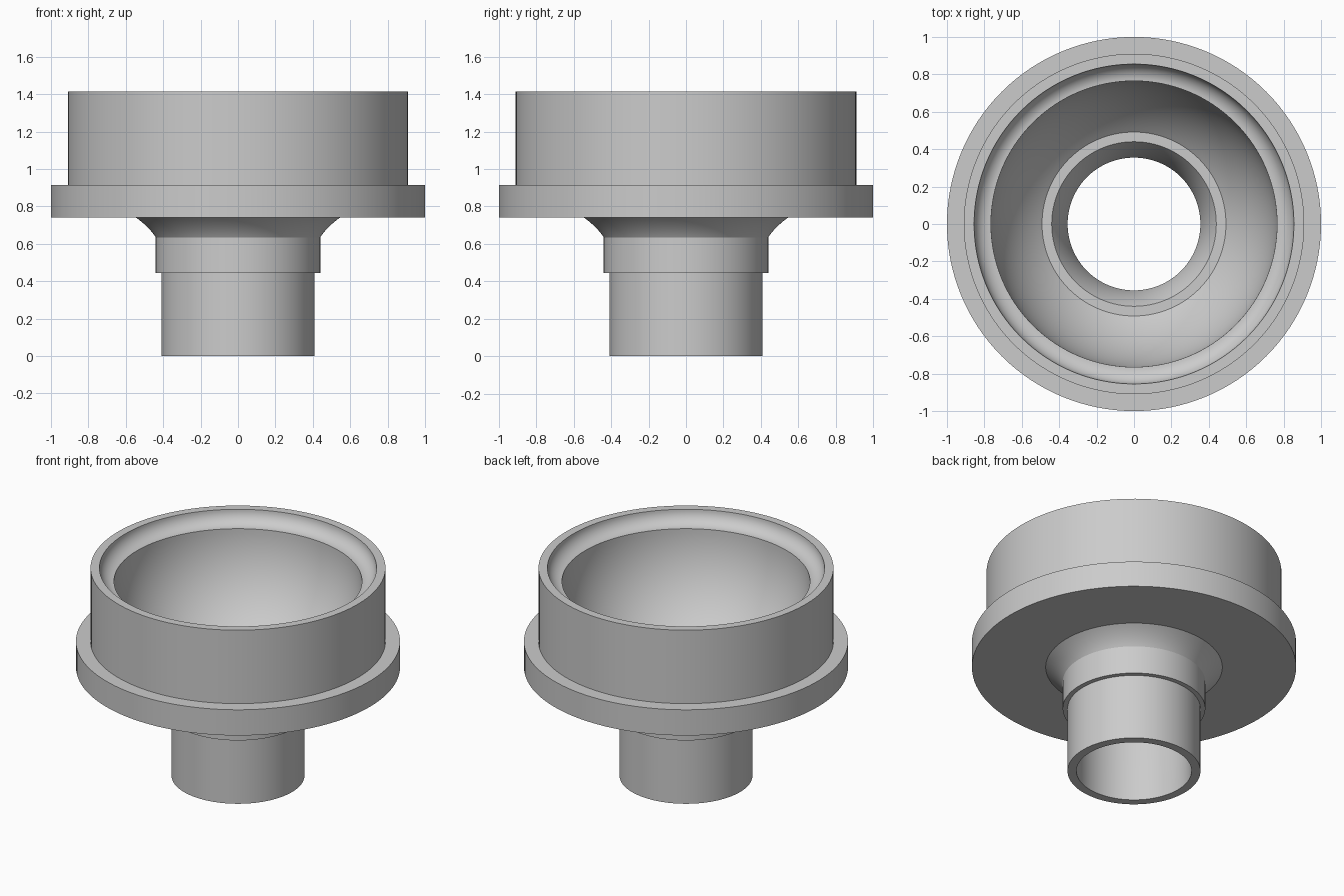
import bpy
import bmesh
from math import sin, cos, radians, pi

SEGMENTS = 128

cube = bpy.data.objects.get("Cube")
if cube:
    bpy.data.objects.remove(cube, do_unlink=True)

grey = bpy.data.materials.new("plain grey")
grey.use_nodes = True
colour = (0.6, 0.6, 0.6, 1)
grey.diffuse_color = colour
grey.node_tree.nodes["Principled BSDF"].inputs["Base Color"].default_value = colour


def arc(centre, radius, start, end, steps):
    """Points (radius, height) along a circular arc, angles in degrees."""
    pts = []
    for i in range(steps + 1):
        a = radians(start + (end - start) * i / steps)
        pts.append((centre[0] + radius * cos(a), centre[1] + radius * sin(a)))
    return pts


def curve(a, b, c, steps):
    """Points along a quadratic curve from a to c, pulled towards b."""
    pts = []
    for i in range(steps + 1):
        t = i / steps
        pts.append(tuple((1 - t) ** 2 * p + 2 * t * (1 - t) * q + t * t * r
                         for p, q, r in zip(a, b, c)))
    return pts


def lathe(name, profile):
    """Turn a closed profile around the z axis."""
    bm = bmesh.new()
    verts = [bm.verts.new((r, 0, z)) for r, z in profile]
    edges = [bm.edges.new((v, verts[i - 1])) for i, v in enumerate(verts)]
    bmesh.ops.spin(bm, geom=verts + edges, cent=(0, 0, 0), axis=(0, 0, 1),
                   angle=2 * pi, steps=SEGMENTS, use_merge=True)
    bmesh.ops.remove_doubles(bm, verts=bm.verts, dist=1e-5)
    bmesh.ops.recalc_face_normals(bm, faces=bm.faces)
    mesh = bpy.data.meshes.new(name)
    bm.to_mesh(mesh)
    bm.free()
    mesh.materials.append(grey)
    obj = bpy.data.objects.new(name, mesh)
    bpy.context.collection.objects.link(obj)
    bpy.ops.object.select_all(action="DESELECT")
    obj.select_set(True)
    bpy.context.view_layer.objects.active = obj
    bpy.ops.object.shade_smooth_by_angle(angle=radians(24))
    return obj


# Outside: spigot, stepped neck, flared cove, flange and cup wall
spigot = [(0.355, 0), (0.41, 0), (0.41, 0.445), (0.44, 0.445)]
cove = curve((0.44, 0.635), (0.475, 0.69), (0.545, 0.74), 10)
flange = [(1, 0.74), (1, 0.915), (0.91, 0.915)]
rim = [(0.91, 1.415), (0.855, 1.415)]

# Inside: filleted seat, round bowl, flat shoulder and funnel throat
seat = arc((0.765, 1.415), 0.09, 0, -90, 10)[1:]
bowl = arc((0, 1.325), 0.765, 0, -50, 24)[1:]
shoulder_z = bowl[-1][1]
throat = curve((0.44, shoulder_z), (0.375, 0.63), (0.355, 0.5), 10)

lathe("flanged_cup", spigot + cove + flange + rim + seat + bowl + throat)
